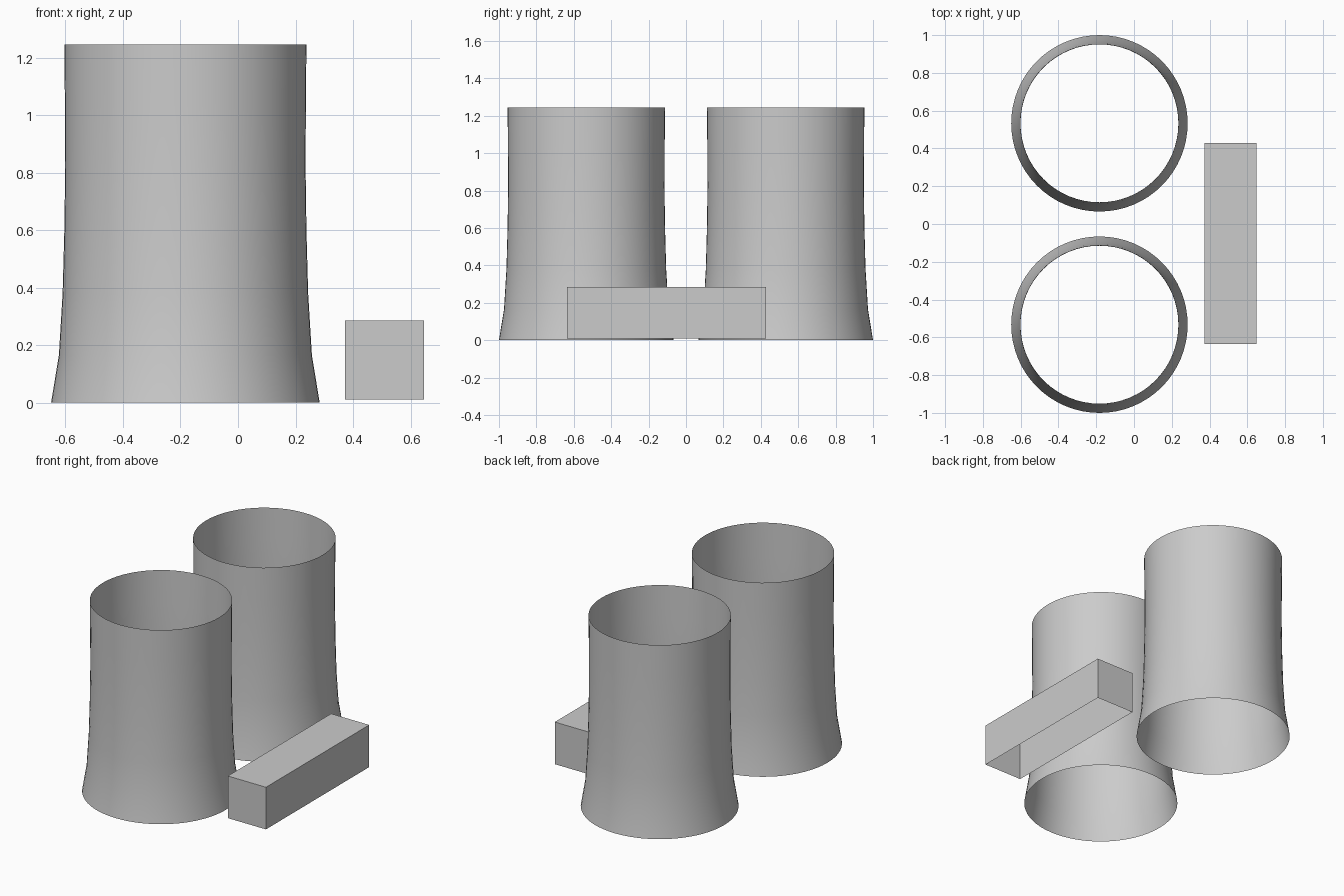
import bpy, bmesh, math

if "Cube" in bpy.data.objects:
    bpy.data.objects.remove(bpy.data.objects["Cube"])

# Single flat concrete colour
concrete = bpy.data.materials.new("concrete_grey")
concrete.diffuse_color = (0.6, 0.6, 0.6, 1.0)
concrete.use_nodes = True
concrete.node_tree.nodes["Principled BSDF"].inputs["Base Color"].default_value = concrete.diffuse_color


def add_object(name, bm, smooth=False):
    mesh = bpy.data.meshes.new(name)
    for face in bm.faces:
        face.smooth = smooth
    bm.to_mesh(mesh)
    bm.free()
    mesh.materials.append(concrete)
    obj = bpy.data.objects.new(name, mesh)
    bpy.context.collection.objects.link(obj)
    return obj


# Cooling towers: thin open shells, flared at the foot (radius, height)
PROFILE = [(0.467, 0.0), (0.440, 0.165), (0.427, 0.38), (0.421, 0.60),
           (0.418, 0.82), (0.419, 1.03), (0.421, 1.245)]
SIDES = 64


def cooling_tower(name, cx, cy):
    bm = bmesh.new()
    rings = []
    for r, z in PROFILE:
        angles = [2 * math.pi * i / SIDES for i in range(SIDES)]
        rings.append([bm.verts.new((cx + r * math.cos(a), cy + r * math.sin(a), z))
                      for a in angles])
    for low, high in zip(rings, rings[1:]):
        for i in range(SIDES):
            j = (i + 1) % SIDES
            bm.faces.new((low[i], low[j], high[j], high[i]))
    return add_object(name, bm, smooth=True)


cooling_tower("front_cooling_tower", -0.183, -0.533)
cooling_tower("back_cooling_tower", -0.183, 0.533)

# Long low building beside the towers, open underneath
bm = bmesh.new()
bmesh.ops.create_cube(bm, size=1.0)
floor = [f for f in bm.faces if f.normal.z < -0.5]
bmesh.ops.delete(bm, geom=floor, context='FACES_ONLY')
bmesh.ops.scale(bm, vec=(0.275, 1.065, 0.275), verts=bm.verts)
bmesh.ops.translate(bm, vec=(0.51, -0.104, 0.1475), verts=bm.verts)
add_object("service_building", bm)
